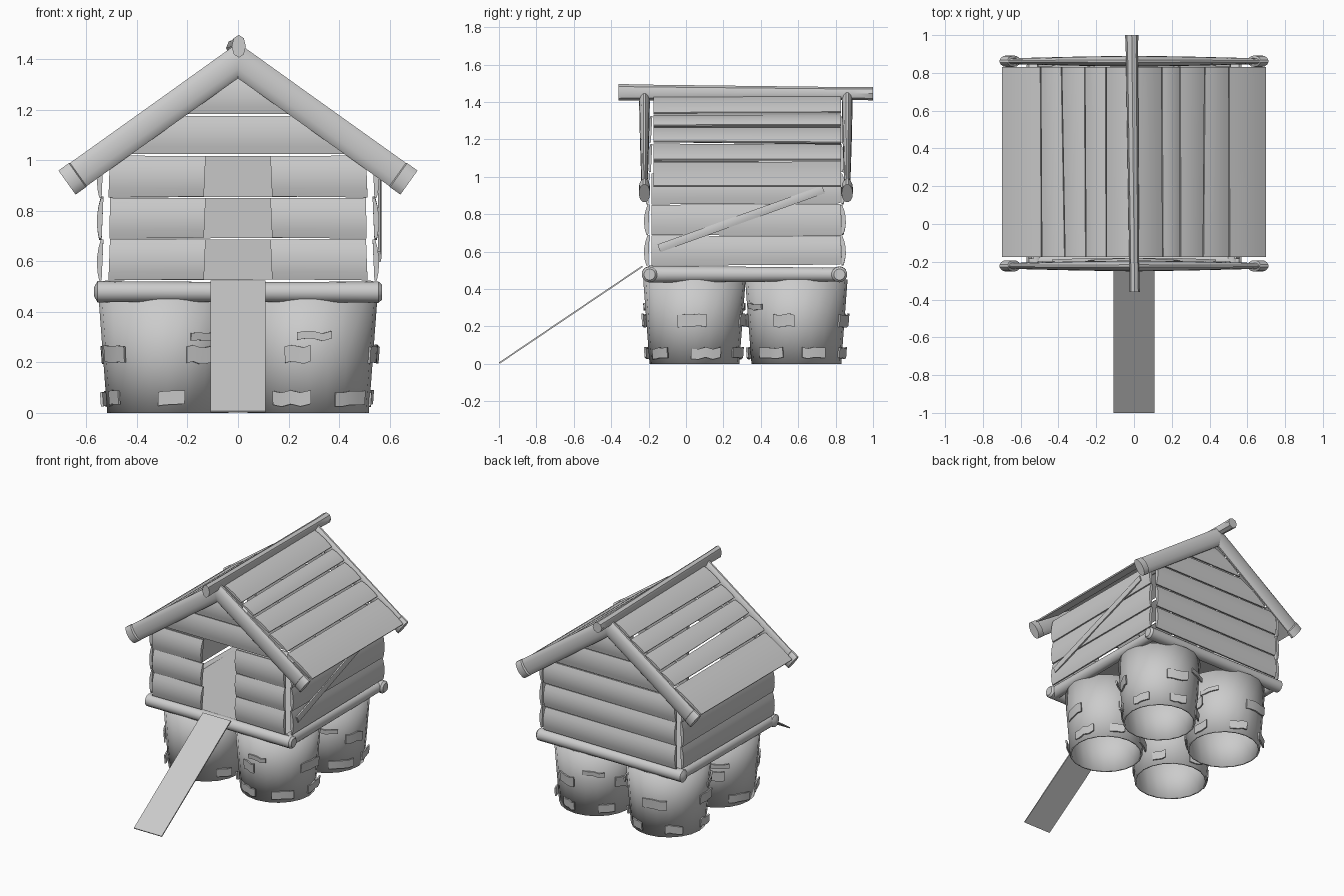
import bpy, bmesh, random
from math import sin, cos, pi, radians
from mathutils import Vector as V

if "Cube" in bpy.data.objects:
    bpy.data.objects.remove(bpy.data.objects["Cube"])

random.seed(4)


def finish(name, bm, angle=40, normals=True):
    if normals:
        bmesh.ops.recalc_face_normals(bm, faces=bm.faces)
    me = bpy.data.meshes.new(name)
    bm.to_mesh(me)
    bm.free()
    ob = bpy.data.objects.new(name, me)
    bpy.context.collection.objects.link(ob)
    bpy.ops.object.select_all(action='DESELECT')
    ob.select_set(True)
    bpy.context.view_layer.objects.active = ob
    bpy.ops.object.shade_smooth_by_angle(angle=radians(angle))
    return ob


def loft(bm, rings):
    """Closed rings of points joined into a capped solid."""
    vs = [[bm.verts.new(p) for p in r] for r in rings]
    n = len(vs[0])
    for r0, r1 in zip(vs, vs[1:]):
        for i in range(n):
            j = (i + 1) % n
            bm.faces.new((r0[i], r0[j], r1[j], r1[i]))
    bm.faces.new(vs[0])
    bm.faces.new(vs[-1])


def log(name, p0, p1, sections, u, cut=False, sides=14):
    """Log along p0-p1; sections = (t, radius along u, radius across u)."""
    p0, p1, u = V(p0), V(p1), V(u)
    w = (p1 - p0).normalized().cross(u)
    bm = bmesh.new()
    loft(bm, [[p0.lerp(p1, t) + u * ru * cos(2 * pi * i / sides) + w * rw * sin(2 * pi * i / sides)
               for i in range(sides)] for t, ru, rw in sections])
    if cut:   # mitre at the centre plane
        geom = bm.verts[:] + bm.edges[:] + bm.faces[:]
        r = bmesh.ops.bisect_plane(bm, geom=geom, plane_co=(0, 0, 0), plane_no=(p1.x, 0, 0), clear_inner=True)
        bmesh.ops.holes_fill(bm, edges=[e for e in bm.edges if e.is_boundary])
    return finish(name, bm)


def plank(name, a, b, c, d, n, bow=.016, th=.01):
    """Bowed board with corners a,b,c,d, bulging along n."""
    a, b, c, d, n = V(a), V(b), V(c), V(d), V(n)
    ends = []
    for lo, hi in ((a, d), (b, c)):
        ring = [lo.lerp(hi, k / 5) + n * bow * 4 * (k / 5) * (1 - k / 5) for k in range(6)]
        ends.append(ring + [hi - n * th, lo - n * th])
    bm = bmesh.new()
    loft(bm, ends)
    return finish(name, bm)


# Hollow stump legs with peeling bark flakes
def radius(z):
    return .24 + .033 * z / .44


def stump(name, cx, cy):
    bm = bmesh.new()
    n = 20
    rows = [[bm.verts.new((cx + radius(z) * cos(2 * pi * i / n), cy + radius(z) * sin(2 * pi * i / n), z))
             for i in range(n)] for z in (0, .22, .45)]
    for r0, r1 in zip(rows, rows[1:]):
        for i in range(n):
            j = (i + 1) % n
            bm.faces.new((r0[i], r0[j], r1[j], r1[i]))
    ob = finish(name, bm)
    s = ob.modifiers.new("wall", 'SOLIDIFY')
    s.thickness, s.offset = .012, -1
    bm = bmesh.new()
    for z0, h, count in ((.03, .055, 6), (.2, .065, 4), (.29, .03, 2)):
        start = random.random() * 6
        for k in range(count):
            a0 = start + 2 * pi * k / count
            span = random.uniform(.35, .65)
            rings = []
            for q in range(5):
                a, lift = a0 + span * q / 4, .006 + .018 * (q / 4) ** 2
                zz = z0 + random.uniform(-.006, .006)
                rings.append([(cx + (radius(z) + o) * cos(a), cy + (radius(z) + o) * sin(a), z)
                              for z, o in ((zz, lift - .01), (zz, lift), (zz + h, lift), (zz + h, lift - .01))])
            loft(bm, rings)
    finish(name + "_bark", bm)


for cx, sx in ((-.278, "left"), (.278, "right")):
    for cy, sy in ((.045, "front"), (.59, "back")):
        stump(f"stump_{sy}_{sx}", cx, cy)

# Base frame logs
for y, nm in ((-.195, "front"), (.82, "back")):
    log("base_log_" + nm, (-.57, y, .48), (.57, y, .478),
        [(0, .018, .018), (.012, .042, .042), (.5, .039, .04), (.988, .042, .042), (1, .03, .03)], (0, 0, 1))
for s, nm in ((-1, "left"), (1, "right")):
    log("base_log_" + nm, (s * .52, -.2, .48), (s * .52, .83, .478),
        [(0, .045, .04), (1, .036, .036)], (0, 0, 1))

# Floor
bm = bmesh.new()
bmesh.ops.create_cube(bm, size=1)
for v in bm.verts:
    v.co = (v.co.x * 1.04, .315 + v.co.y * 1.0, .5 + v.co.z * .02)
finish("floor", bm)

# Walls: three rows of boards, the front open in the middle
rows = [.525, .69, .853, 1.02]
for k in range(3):
    z0, z1 = rows[k], rows[k + 1] - .003
    w0, w1 = .513 - .004 * (k % 2), .507
    for s, nm in ((-1, "left"), (1, "right")):
        plank(f"front_wall_{nm}_{k}", (s * w0, -.212, z0), (s * .135, -.212, z0 + .004),
              (s * .128, -.205, z1), (s * w1, -.205, z1 + .002), (0, -1, 0))
        tilt = .006 * (-1) ** k
        plank(f"side_wall_{nm}_{k}", (s * .55, -.185, z0), (s * .55, .825, z0 + tilt),
              (s * .543, .825, z1 - tilt), (s * .543, -.185, z1), (s, 0, 0), bow=.012)
    plank(f"back_wall_{k}", (-w0, .842, z0), (w0, .842, z0 + .004),
          (w1, .835, z1), (-w1, .835, z1), (0, 1, 0))

# Gable boards
for y, s, nm in ((-.19, -1, "front"), (.83, 1, "back")):
    for k, (z0, z1) in enumerate(((1.025, 1.176), (1.183, 1.325))):
        h0, h1 = (1.335 - z0) / .714, (1.335 - z1) / .714
        plank(f"gable_{nm}_{k}", (-h0, y + s * .008, z0), (h0, y + s * .008, z0),
              (h1, y, z1), (-h1, y, z1), (0, s, 0), bow=.012)

# Sloping gable logs, thin in depth with a thicker foot
for y, nm in ((-.222, "front"), (.862, "back")):
    for s, sd in ((-1, "left"), (1, "right")):
        log(f"rake_log_{nm}_{sd}", (-s * .07, y, 1.445), (s * .677, y, .912),
            [(0, .03, .059), (.5, .024, .058), (.94, .016, .058), (.945, .03, .06), (1, .03, .06)],
            (0, 1, 0), cut=True)

# Roof boards, slightly wedge shaped
cuts = [.01, .14, .25, .37, .49, .70]


def on_roof(s, x, y, drop=0):
    return (s * x, y, 1.452 - .71 * x - drop)


for s, nm in ((-1, "left"), (1, "right")):
    off = [(0, 0)] + [(random.uniform(-.014, .014), random.uniform(-.014, .014)) for _ in range(4)] + [(0, 0)]
    for k in range(5):
        x0, x1, g = cuts[k], cuts[k + 1], .004
        f0, b0, f1, b1 = x0 + off[k][0] + g, x0 + off[k][1] + g, x1 + off[k + 1][0], x1 + off[k + 1][1]
        plank(f"roof_board_{nm}_{k}", on_roof(s, f1, -.175), on_roof(s, b1, .83),
              on_roof(s, b0, .83, .012), on_roof(s, f0, -.175, .012), V((s * .71, 0, 1)).normalized(), bow=.007)

# Ridge pole
log("ridge_pole", (.003, -.36, 1.452), (-.012, 1.0, 1.445),
    [(0, .045, .028), (.08, .042, .026), (.92, .034, .032), (1, .036, .035)], (0, 0, 1), sides=8)

# Diagonal brace on the right wall
d = V((0, .88, .315)).normalized()
up = V((0, -d.z, d.y)) * .022
p, q = V((.565, -.145, .618)), V((.565, .735, .933))
plank("diagonal_brace", p - up, q - up, q + up, p + up, (1, 0, 0), bow=.003)

# Entrance ramp
plank("ramp", (-.108, -1, .008), (.108, -1, .008), (.108, -.235, .525), (-.108, -.235, .525),
      V((0, -.56, .83)), bow=0, th=.008)
